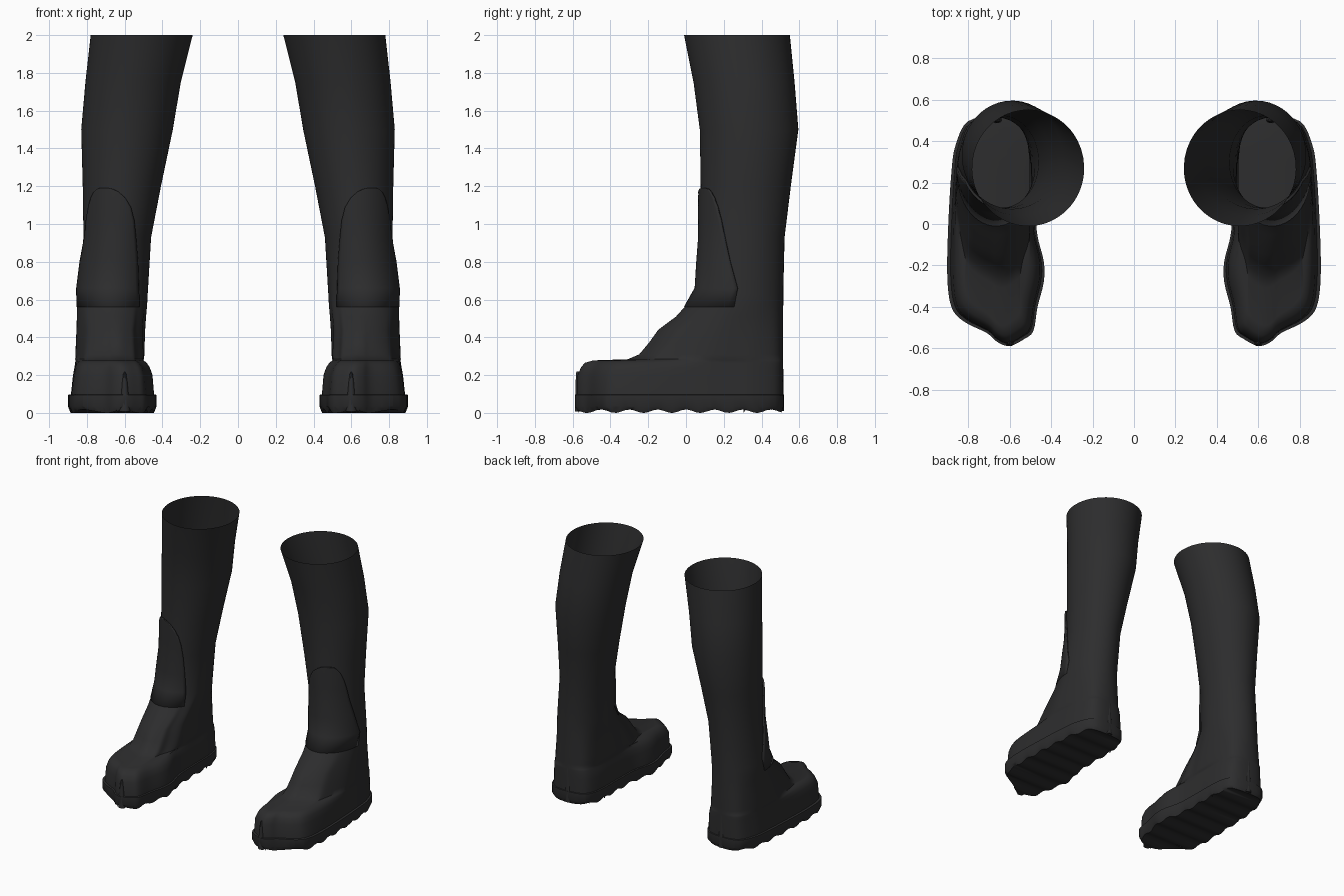
import bpy, bmesh, math
from mathutils import Vector

if "Cube" in bpy.data.objects:
    bpy.data.objects.remove(bpy.data.objects["Cube"])

rubber = bpy.data.materials.new("black rubber")
rubber.diffuse_color = (0.026, 0.026, 0.027, 1)
rubber.use_nodes = True
rubber.node_tree.nodes["Principled BSDF"].inputs["Base Color"].default_value = rubber.diffuse_color

# Footprint outline (one boot, toe at -y), smoothed into a closed curve
FOOT = [(.60, -.588), (.53, -.555), (.485, -.515), (.465, -.40), (.435, -.28), (.435, -.18),
        (.468, -.04), (.475, .15), (.48, .36), (.525, .485), (.66, .518), (.80, .495),
        (.86, .38), (.88, .25), (.895, 0), (.90, -.25), (.88, -.40), (.82, -.47),
        (.71, -.525), (.66, -.568)]


def closed_curve(pts, steps=4):
    out, n = [], len(pts)
    for i in range(n):
        a, b, c, d = (Vector(pts[(i + k) % n]) for k in (-1, 0, 1, 2))
        for s in range(steps):
            t = s / steps
            out.append(.5 * (2 * b + (c - a) * t + (2 * a - 5 * b + 4 * c - d) * t * t
                             + (3 * b - a - 3 * c + d) * t ** 3))
    return out


OUTLINE = closed_curve(FOOT)
UNIT = [((p.x - .6675) / .2325, (p.y - .15) / (.737 if p.y < .15 else .368)) for p in OUTLINE]

# Body sections: z, left, right, front, middle, back, toe narrowing, roundness
LEVELS = [(.085, .447, .885, -.575, .15, .512, 0, 0),
          (.20, .453, .876, -.573, .15, .514, .02, 0),
          (.24, .460, .873, -.555, .15, .514, .06, 0),
          (.265, .467, .871, -.535, .15, .514, .12, 0),
          (.278, .47, .87, -.49, .15, .514, .22, .05),
          (.284, .47, .87, -.31, .16, .514, .22, .2),
          (.31, .47, .868, -.25, .17, .514, .2, .25),
          (.37, .472, .865, -.20, .18, .514, .2, .35),
          (.44, .475, .86, -.15, .2, .514, .2, .5),
          (.51, .477, .856, -.055, .23, .514, .12, .7),
          (.57, .478, .853, 0, .26, .515, .05, .9),
          (.63, .478, .848, .055, .28, .515, 0, 1),
          (.93, .46, .818, .078, .30, .522, 0, 1),
          (1.2, .408, .822, .078, .315, .555, 0, 1),
          (1.5, .345, .83, .073, .33, .595, 0, 1),
          (1.75, .303, .808, .04, .31, .575, 0, 1),
          (2.0, .24, .78, -.01, .27, .55, 0, 1)]


def level(z, table=LEVELS):
    for a, b in zip(table, table[1:]):
        if z <= b[0]:
            t = (z - a[0]) / (b[0] - a[0])
            return [p + (q - p) * t for p, q in zip(a, b)]
    return table[-1]


def place(lv, u, v):
    z, l, r, f, m, b = lv[:6]
    return (l + r) / 2 + u * (r - l) / 2, m + v * ((m - f) if v < 0 else (b - m)), z


def section(lv):
    pts = []
    for u, v in UNIT:
        d = math.hypot(u, v)
        w = lv[7]
        u2, v2 = u + (u / d - u) * w, v + (v / d - v) * w
        k = min(1, max(0, -v2 * 1.4))
        pts.append(place(lv, u2 * (1 - lv[6] * k * k * (3 - 2 * k)), v2))
    return pts


def loft(bm, rings, closed=True):
    rows = [[bm.verts.new(p) for p in ring] for ring in rings]
    n = len(rows[0])
    for a, b in zip(rows, rows[1:]):
        for i in range(n if closed else n - 1):
            j = (i + 1) % n
            bm.faces.new((a[i], a[j], b[j], b[i]))
    return rows


def finish(bm, name, angle=40, thickness=0):
    bmesh.ops.recalc_face_normals(bm, faces=bm.faces)
    me = bpy.data.meshes.new(name)
    bm.to_mesh(me)
    bm.free()
    ob = bpy.data.objects.new(name, me)
    bpy.context.collection.objects.link(ob)
    me.materials.append(rubber)
    bpy.ops.object.select_all(action='DESELECT')
    ob.select_set(True)
    bpy.context.view_layer.objects.active = ob
    bpy.ops.object.shade_smooth_by_angle(angle=math.radians(angle))
    if thickness:
        s = ob.modifiers.new("thickness", 'SOLIDIFY')
        s.thickness = thickness
        s.offset = 0
    ob.modifiers.new("other boot", 'MIRROR').use_mirror_merge = False
    return ob


# Boot body: foot and open shaft in one skin
bm = bmesh.new()
loft(bm, [section(lv) for lv in LEVELS])
finish(bm, "boot_body", 50)

# Sole with wavy tread underneath
bm = bmesh.new()
rings = []
for z, k in ((.0, .94), (.035, 1), (.095, 1), (.097, .97)):
    rings.append([(.667 + (p.x - .667) * k, -.035 + (p.y + .035) * (1 - (1 - k) * .4), z) for p in OUTLINE])
rows = loft(bm, rings)
bm.faces.new(rows[0])
bm.faces.new(rows[-1])
for i in range(44):
    bmesh.ops.bisect_plane(bm, geom=bm.verts[:] + bm.edges[:] + bm.faces[:],
                           plane_co=(0, -.57 + i * .025, 0), plane_no=(0, 1, 0))
for v in bm.verts:
    if v.co.z < .001:
        v.co.z = .009 + .009 * math.cos(v.co.y * math.tau / .15)
finish(bm, "sole", 40)

# Shin flap: arched sheet lying on the front of the shaft (z, start angle, end angle, lift)
SPANS = [(.56, -140, 0, -.004), (.66, -134, -2, .006), (.80, -128, -14, .008), (.93, -121, -24, .008),
         (1.02, -114, -30, .008), (1.09, -106, -36, .008), (1.14, -96, -42, .008),
         (1.17, -86, -48, .008), (1.185, -78, -53, .008), (1.19, -70, -59, .008)]
bm = bmesh.new()
rings = []
for z, a0, a1, lift in SPANS:
    lv = level(z)
    lv[1] -= lift
    lv[2] += lift
    lv[3] -= lift
    angles = [math.radians(a0 + (a1 - a0) * i / 20) for i in range(21)]
    rings.append([place(lv, math.cos(a), math.sin(a)) for a in angles])
loft(bm, rings, closed=False)
finish(bm, "shin_flap", 50, .012)


# Tapered seam ridges at toe and heel
def ridge(name, x, y, height, width, depth):
    bm = bmesh.new()
    rings = []
    for t, k in ((.03, 1), (.4, .75), (.75, .5), (.93, .3), (1, .03)):
        rings.append([(x + width * k * math.cos(i * math.tau / 10),
                       y + depth * (.5 + k / 2) * math.sin(i * math.tau / 10), height * t) for i in range(10)])
    rows = loft(bm, rings)
    bm.faces.new(rows[0])
    bm.faces.new(rows[-1])
    finish(bm, name, 40)


ridge("toe_seam", .60, -.57, .22, .028, .02)
ridge("heel_seam", .66, .502, .31, .028, .018)
